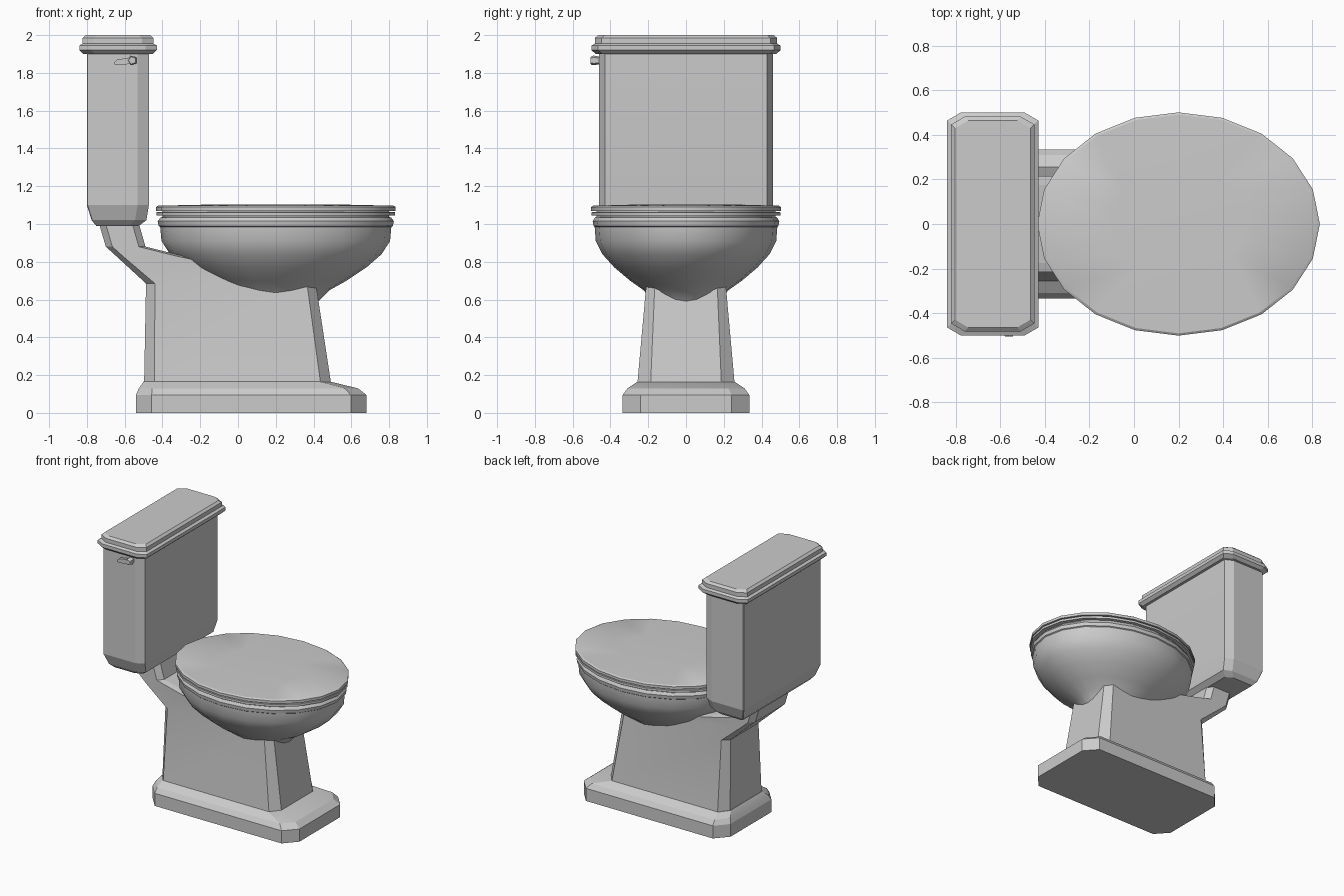
import bpy, bmesh, math

if "Cube" in bpy.data.objects:
    bpy.data.objects.remove(bpy.data.objects["Cube"])

# Single glazed grey
glaze = bpy.data.materials.new("grey_ceramic")
glaze.use_nodes = True
GREY = (0.6, 0.6, 0.6, 1)
glaze.diffuse_color = GREY
glaze.node_tree.nodes["Principled BSDF"].inputs["Base Color"].default_value = GREY


def loft(name, rings, angle=30):
    """Skin a stack of equal-sized point rings and cap both ends."""
    bm = bmesh.new()
    loops = [[bm.verts.new(p) for p in ring] for ring in rings]
    for a, b in zip(loops, loops[1:]):
        for i in range(len(a)):
            j = (i + 1) % len(a)
            bm.faces.new((a[i], a[j], b[j], b[i]))
    bm.faces.new(loops[0][::-1])
    bm.faces.new(loops[-1])
    bmesh.ops.recalc_face_normals(bm, faces=bm.faces)
    mesh = bpy.data.meshes.new(name)
    bm.to_mesh(mesh)
    bm.free()
    mesh.materials.append(glaze)
    obj = bpy.data.objects.new(name, mesh)
    bpy.context.collection.objects.link(obj)
    bpy.ops.object.select_all(action="DESELECT")
    obj.select_set(True)
    bpy.context.view_layer.objects.active = obj
    bpy.ops.object.shade_smooth_by_angle(angle=math.radians(angle))
    return obj


def cut_rect(z, x0, x1, hy, cx, cy, back=True):
    """Rectangle with cut corners; the back corners may stay square."""
    bx, by = (cx, cy) if back else (0.004, 0.004)
    half = [(x1, hy - cy), (x1 - cx, hy), (x0 + bx, hy), (x0, hy - by)]
    return [(x, y, z) for x, y in half] + [(x, -y, z) for x, y in half[::-1]]


def oval(z, r, ratio=0.79, n=20, cx=0.2):
    turn = 2 * math.pi / n
    return [(cx + r * math.cos(i * turn), r * ratio * math.sin(i * turn), z)
            for i in range(n)]


# Plinth
loft("plinth", [cut_rect(*r) for r in (
    (0, -0.54, 0.68, 0.335, 0.083, 0.093),
    (0.095, -0.54, 0.68, 0.335, 0.083, 0.093),
    (0.13, -0.525, 0.635, 0.31, 0.07, 0.085),
    (0.165, -0.50, 0.49, 0.257, 0.055, 0.07))], 15)

# Pedestal, leaning back into the neck under the tank
loft("pedestal", [cut_rect(*r) for r in (
    (0.16, -0.497, 0.492, 0.257, 0.055, 0.07),
    (0.685, -0.487, 0.412, 0.21, 0.047, 0.045),
    (0.83, -0.645, -0.29, 0.215, 0.035, 0.04),
    (0.88, -0.70, -0.49, 0.215, 0.035, 0.04),
    (1.0, -0.735, -0.524, 0.215, 0.035, 0.04))], 10)

# Bowl with its rounded rim
loft("bowl", [oval(z, r) for z, r in (
    (0.55, 0.20), (0.585, 0.22), (0.65, 0.285), (0.70, 0.375),
    (0.77, 0.48), (0.84, 0.56), (0.91, 0.605), (0.985, 0.612),
    (0.99, 0.62), (1.015, 0.625), (1.035, 0.61), (1.04, 0.58))], 32)

# Seat and closed lid, with narrow gaps between them
loft("seat_hidden_core", [oval(1.03, 0.60), oval(1.08, 0.60)])
loft("seat", [oval(1.045, 0.632), oval(1.062, 0.632), oval(1.064, 0.62)])
loft("seat_lid", [oval(1.07, 0.635), oval(1.09, 0.635), oval(1.097, 0.622),
                  oval(1.104, 0.30)])

# Tank with tapered underside
loft("tank", [cut_rect(*r, back=False) for r in (
    (0.99, -0.75, -0.525, 0.40, 0.05, 0.03),
    (1.02, -0.775, -0.485, 0.43, 0.06, 0.03),
    (1.10, -0.80, -0.472, 0.46, 0.06, 0.03),
    (1.91, -0.80, -0.472, 0.46, 0.06, 0.03))], 15)

# Stepped tank cover
loft("tank_cover", [cut_rect(z, -0.84 + i, -0.43 - i, 0.50 - i, 0.06, 0.035)
                    for z, i in ((1.9, 0.022), (1.92, 0), (1.945, 0),
                                 (1.955, 0.018), (1.985, 0.018), (2.0, 0.035))], 15)

# Flush handle: five-sided knob and tapered lever
def knob_ring(y, r):
    return [(-0.56 + r * math.cos(a), y, 1.866 + r * math.sin(a))
            for a in (math.tau * i / 5 + math.pi for i in range(5))]


loft("handle_knob", [knob_ring(-0.45, 0.02), knob_ring(-0.49, 0.027),
                     knob_ring(-0.505, 0.02)])
loft("handle_lever", [[(x, y, z) for y, z in (
    (-0.475, 1.862 - h - d), (-0.50, 1.862 - h - d),
    (-0.50, 1.862 + h - d), (-0.475, 1.862 + h - d))]
    for x, h, d in ((-0.555, 0.018, -0.004), (-0.64, 0.014, 0.006), (-0.655, 0.006, 0.012))])
